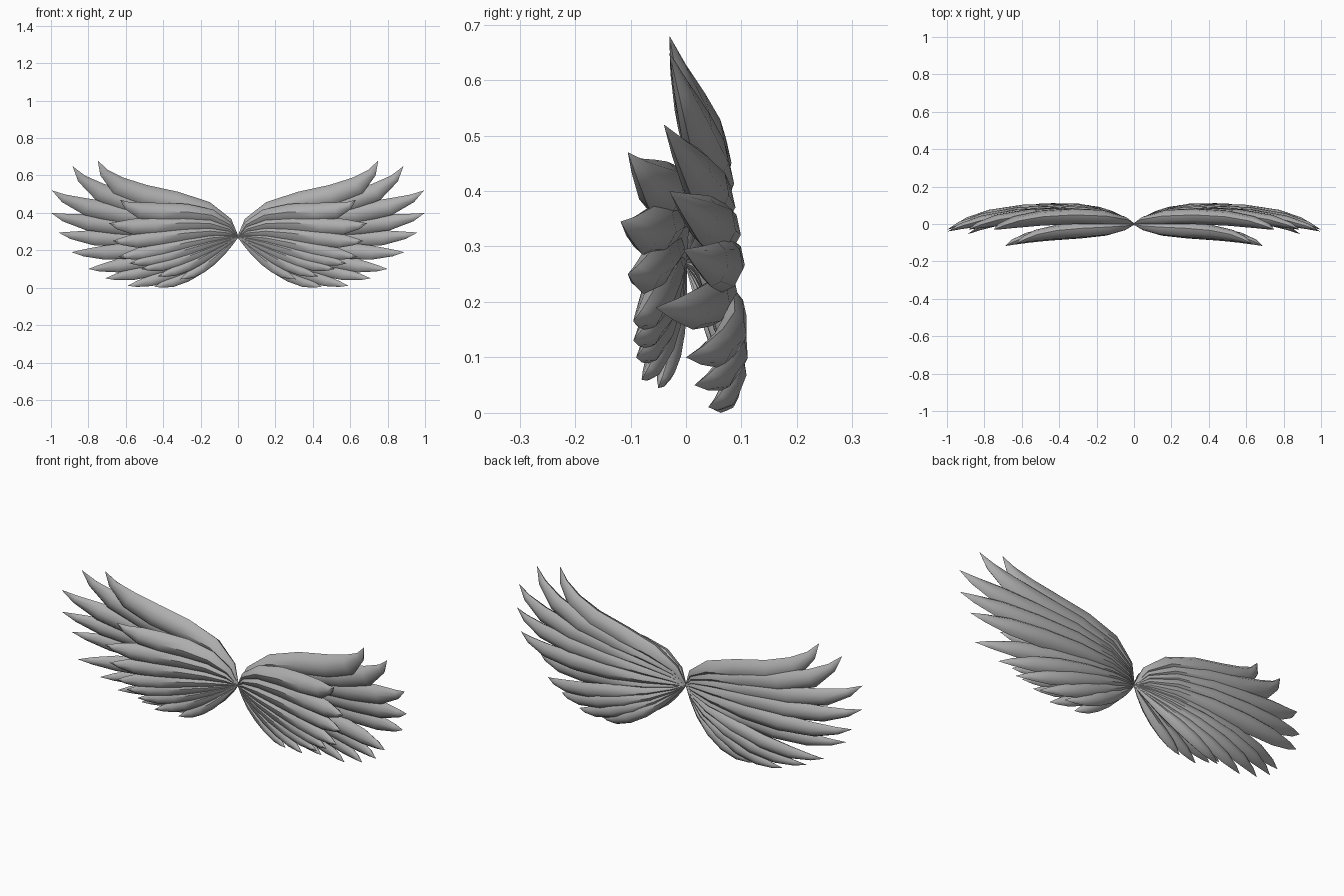
import bpy, bmesh, math
from mathutils import Vector

if "Cube" in bpy.data.objects:
    bpy.data.objects.remove(bpy.data.objects["Cube"])

grey = bpy.data.materials.new("feather grey")
grey.diffuse_color = (0.42, 0.42, 0.42, 1)
grey.use_nodes = True
grey.node_tree.nodes["Principled BSDF"].inputs["Base Color"].default_value = grey.diffuse_color

ROOT = Vector((0, 0, 0.27))
# position along the feather, relative width, relative thickness
STATIONS = [(0.0, .07, .1), (.12, .35, .5), (.28, .7, .9), (.46, .95, 1),
            (.64, 1, .95), (.8, .85, .75), (.92, .42, .4)]
SIDES = 8


def bezier(p, t):
    s = 1 - t
    return p[0]*s**3 + p[1]*3*s*s*t + p[2]*3*s*t*t + p[3]*t**3


def slope(p, t):
    s = 1 - t
    return ((p[1]-p[0])*s*s + (p[2]-p[1])*2*s*t + (p[3]-p[2])*t*t).normalized()


def feather(bm, path, width, thick, tilt):
    """Lens-shaped quill swept along a curve, slightly tilted, pointed tip."""
    rings = []
    for t, w, d in STATIONS:
        c, tan = bezier(path, t), slope(path, t)
        across = Vector((-tan.z, 0, tan.x)).normalized()
        across = (across + Vector((0, tilt, 0))).normalized()
        out = tan.cross(across).normalized()
        ring = []
        for k in range(SIDES):
            a = 2 * math.pi * k / SIDES
            ring.append(bm.verts.new(c + across*width*w*math.cos(a)
                                     + out*thick*d*math.sin(a)*abs(math.sin(a))**.3))
        rings.append(ring)
    for r, q in zip(rings, rings[1:]):
        for k in range(SIDES):
            n = (k + 1) % SIDES
            bm.faces.new((r[k], r[n], q[n], q[k]))
    tip = bm.verts.new(path[3])
    for k in range(SIDES):
        bm.faces.new((rings[-1][k], rings[-1][(k + 1) % SIDES], tip))
    bm.faces.new(rings[0])


def feather_row(name, rows, width, thick, tilt):
    """One fan of feathers, mirrored to the other wing."""
    bm = bmesh.new()
    for i, (p1, p2, tip) in enumerate(rows):
        f = 1 - 0.45 * i / (len(rows) - 1)
        feather(bm, [ROOT, Vector(p1), Vector(p2), Vector(tip)], width * f, thick * f, tilt)
    bmesh.ops.recalc_face_normals(bm, faces=bm.faces)
    me = bpy.data.meshes.new(name)
    bm.to_mesh(me)
    bm.free()
    me.materials.append(grey)
    ob = bpy.data.objects.new(name, me)
    bpy.context.collection.objects.link(ob)
    ob.modifiers.new("other wing", 'MIRROR').use_mirror_merge = False
    bpy.ops.object.select_all(action='DESELECT')
    ob.select_set(True)
    bpy.context.view_layer.objects.active = ob
    bpy.ops.object.shade_smooth_by_angle(angle=math.radians(40))


# long flight feathers, top to bottom: shoulder, bend, tip
feather_row("flight_feathers", [
    ((.09, .065, .55), (.64, .05, .37), (.75, -.03, .68)),
    ((.10, .065, .49), (.72, .07, .34), (.885, -.03, .65)),
    ((.11, .07, .43), (.76, .08, .32), (.995, -.04, .52)),
    ((.12, .08, .37), (.74, .10, .28), (1.0, -.03, .40)),
    ((.13, .08, .31), (.70, .12, .22), (.96, -.005, .295)),
    ((.14, .08, .26), (.64, .10, .165), (.89, -.055, .19)),
    ((.14, .08, .22), (.58, .14, .11), (.80, .0, .10)),
    ((.14, .08, .185), (.50, .14, .07), (.71, .015, .05)),
    ((.14, .07, .155), (.40, .13, .04), (.59, .04, .01)),
    ((.13, .06, .14), (.29, .12, .03), (.45, .05, .006)),
], .06, .042, .15)

# shorter covert feathers lying in front
feather_row("covert_feathers", [
    ((.10, -.04, .50), (.50, -.01, .32), (.63, -.105, .47)),
    ((.11, -.05, .42), (.53, -.02, .28), (.69, -.118, .345)),
    ((.12, -.055, .35), (.50, -.03, .23), (.67, -.105, .25)),
    ((.13, -.055, .29), (.46, -.03, .18), (.64, -.095, .165)),
    ((.14, -.055, .25), (.41, -.03, .145), (.58, -.095, .13)),
    ((.14, -.05, .215), (.35, -.03, .115), (.52, -.09, .10)),
    ((.13, -.04, .19), (.28, -.03, .10), (.43, -.08, .06)),
    ((.10, -.03, .17), (.20, -.02, .09), (.31, -.05, .045)),
], .052, .04, .15)
